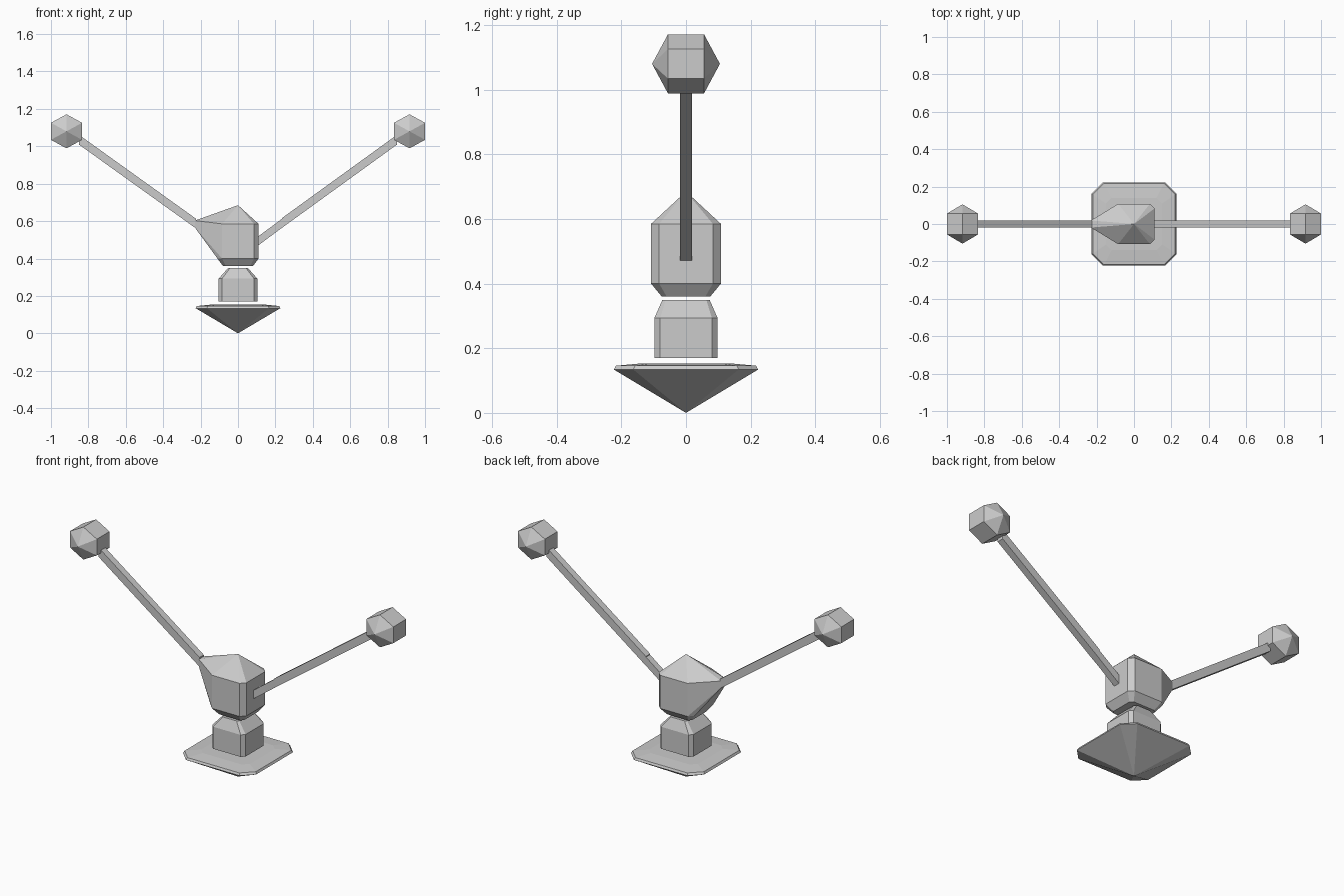
import bpy, bmesh, math

if "Cube" in bpy.data.objects:
    bpy.data.objects.remove(bpy.data.objects["Cube"])


def hull(name, points):
    """Flat-faced convex solid around a few points."""
    bm = bmesh.new()
    for p in points:
        bm.verts.new(p)
    res = bmesh.ops.convex_hull(bm, input=bm.verts[:])
    loose = [v for v in bm.verts if not v.link_faces]
    bmesh.ops.delete(bm, geom=loose, context='VERTS')
    bmesh.ops.dissolve_limit(bm, angle_limit=0.01, verts=bm.verts[:], edges=bm.edges[:])
    bmesh.ops.recalc_face_normals(bm, faces=bm.faces[:])
    mesh = bpy.data.meshes.new(name)
    bm.to_mesh(mesh)
    bm.free()
    ob = bpy.data.objects.new(name, mesh)
    bpy.context.collection.objects.link(ob)
    return ob


def ring(hx, hy, c, z):
    """Rectangle with cut corners at height z."""
    pts = []
    for sx in (-1, 1):
        for sy in (-1, 1):
            pts += [(sx * hx, sy * (hy - c), z), (sx * (hx - c), sy * hy, z)]
    return pts


def bar(name, a, b, half_h=0.026, half_y=0.019):
    """Slanted square rod between two (x, z) points."""
    return hull(name, [(x, y, z + dz) for x, z in (a, b)
                       for y in (-half_y, half_y) for dz in (-half_h, half_h)])


# base: shallow inverted pyramid with a thin rim
hull("base", [(0, 0, 0)] + ring(0.226, 0.223, 0.06, 0.134)
     + ring(0.22, 0.217, 0.06, 0.146) + ring(0.15, 0.14, 0.03, 0.153))

# neck: block with tapered shoulders
hull("neck", ring(0.103, 0.098, 0.018, 0.17) + ring(0.103, 0.098, 0.018, 0.293)
     + ring(0.052, 0.073, 0.01, 0.35))

# head: block with pointed crown and a spur towards the left arm
hull("head", ring(0.08, 0.075, 0.015, 0.36) + ring(0.11, 0.108, 0.025, 0.4)
     + ring(0.11, 0.108, 0.025, 0.585) + [(0, 0, 0.685)]
     + [(-0.23, y, z) for y in (-0.019, 0.019) for z in (0.565, 0.603)])

# arms, the right one with a short stub to the head
bar("left_arm", (-0.225, 0.587), (-0.85, 1.035))
bar("right_arm", (0.235, 0.59), (0.85, 1.035))
bar("right_arm_stub", (0.1, 0.488), (0.235, 0.588), 0.024, 0.018)

# knobs: hexagonal prisms with pointed front and back
for side, name in ((-1, "left_knob"), (1, "right_knob")):
    pts = [(side * 0.917, y, 1.08) for y in (-0.105, 0.105)]
    for i in range(6):
        a = math.radians(30 + 60 * i)
        pts += [(side * 0.917 + 0.096 * math.cos(a), y, 1.08 + 0.091 * math.sin(a))
                for y in (-0.056, 0.056)]
    hull(name, pts)
